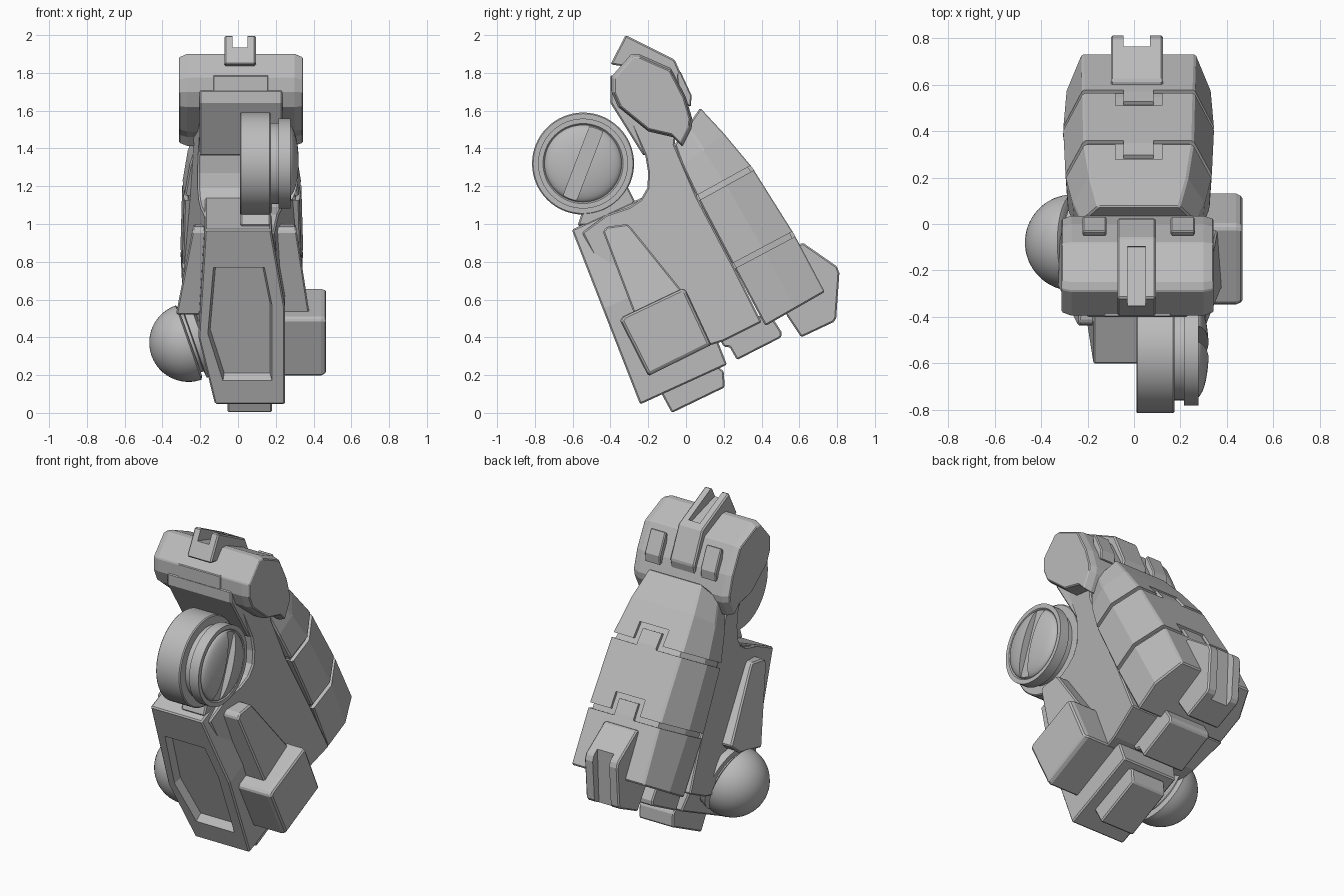
import bpy, bmesh, math
from mathutils import Vector

if "Cube" in bpy.data.objects:
    bpy.data.objects.remove(bpy.data.objects["Cube"])

grey = bpy.data.materials.new("mid_grey")
grey.diffuse_color = (0.5, 0.5, 0.5, 1)
grey.use_nodes = True
grey.node_tree.nodes["Principled BSDF"].inputs["Base Color"].default_value = grey.diffuse_color


def loft(name, rings, bevel=0.008, smooth=False):
    """Skin equal-length rings of points and cap both ends."""
    bm = bmesh.new()
    vs = [[bm.verts.new(p) for p in r] for r in rings]
    n = len(rings[0])
    for a, b in zip(vs, vs[1:]):
        for i in range(n):
            j = (i + 1) % n
            bm.faces.new((a[i], a[j], b[j], b[i]))
    bm.faces.new(vs[0][::-1])
    bm.faces.new(vs[-1])
    bmesh.ops.recalc_face_normals(bm, faces=bm.faces)
    me = bpy.data.meshes.new(name)
    bm.to_mesh(me)
    bm.free()
    ob = bpy.data.objects.new(name, me)
    bpy.context.collection.objects.link(ob)
    me.materials.append(grey)
    if smooth:
        bpy.ops.object.select_all(action='DESELECT')
        ob.select_set(True)
        bpy.context.view_layer.objects.active = ob
        bpy.ops.object.shade_smooth_by_angle(angle=math.radians(30))
    if bevel:
        m = ob.modifiers.new("edge", 'BEVEL')
        m.width, m.segments, m.limit_method = bevel, 1, 'ANGLE'
        m.angle_limit = math.radians(35)
    return ob


def slab(name, pts, x0, x1, bevel=0.008):
    """Side (y, z) profile between two x planes given as a + b*y + c*z."""
    f = lambda k, y, z: k[0] + k[1] * y + k[2] * z if isinstance(k, tuple) else k
    return loft(name, [[(f(k, y, z), y, z) for y, z in pts] for k in (x0, x1)], bevel)


def layers(name, pts, levels, bevel=0.008):
    """Side profile stacked along x, scaled about its middle at each level."""
    cy = sum(p[0] for p in pts) / len(pts)
    cz = sum(p[1] for p in pts) / len(pts)
    return loft(name, [[(x, cy + (y - cy) * s, cz + (z - cz) * s) for y, z in pts]
                       for x, s in levels], bevel)


def lathe(name, prof, origin, axis, seg=48):
    """Turn (distance, radius) steps about an axis."""
    q = Vector((0, 0, 1)).rotation_difference(Vector(axis).normalized())
    rings = [[Vector(origin) + q @ Vector((r * math.cos(a), r * math.sin(a), d))
              for a in (2 * math.pi * i / seg for i in range(seg))] for d, r in prof]
    return loft(name, rings, 0, True)


def dome(r, h, start, steps=12):
    return [(start + h * math.sin(a), max(r * math.cos(a), 0.002))
            for a in (math.pi / 2 * i / steps for i in range(steps + 1))]


def cut(ob, cutter):
    cutter.hide_render = True
    cutter.display_type = 'WIRE'
    m = ob.modifiers.new("cut", 'BOOLEAN')
    m.operation, m.object, m.solver = 'DIFFERENCE', cutter, 'EXACT'


# Main body, tapering towards the front
slab("core_body", [(-.55, .955), (-.42, 1.05), (-.30, 1.09), (-.24, 1.13), (-.205, 1.19),
                   (-.20, 1.27), (-.215, 1.36), (-.33, 1.62), (-.28, 1.7), (-.05, 1.52),
                   (-.06, 1.42), (.06, 1.14), (.25, .78), (.40, .48), (.2, .38),
                   (.1, .35), (-.3, .45)], (-.245, -.16, 0), (.28, .16, 0))

# Front block with a tapered recess in its sloping face
def front(pts, depth, s=1):
    cx = sum(p[0] for p in pts) / len(pts)
    cz = sum(p[1] for p in pts) / len(pts)
    out = []
    for x, z in pts:
        x, z = cx + (x - cx) * s, cz + (z - cz) * s
        out.append((x, -.245 - .391 * (z - .05) + .92 * depth, z + .42 * depth))
    return out

outline = [(-.175, .97), (.175, .97), (.25, .55), (.25, .045), (-.122, .045), (-.21, .40)]
recess = [(-.13, .77), (.14, .77), (.18, .57), (.18, .17), (-.08, .17), (-.16, .42)]
block = loft("front_block", [front(outline, 0), front(outline, .5)])
cut(block, loft("front_recess_cutter", [front(recess, -.02, 1.03), front(recess, .045, .93)], 0))

# Armour shell down the back: inner (y, z), outer (y, z), wide and narrow half widths
sections = [((-.06, 1.42), (.075, 1.615), .25, .175),
            ((-.02, 1.31), (.20, 1.48), .285, .21),
            ((.06, 1.14), (.35, 1.30), .315, .235),
            ((.25, .78), (.57, .95), .325, .24),
            ((.42, .46), (.735, .64), .31, .245)]

def armour_ring(s):
    (ay, az), (by, bz), w, n = s
    row = [(-w + .01, 0), (-w, .5), (-n, 1), (n, 1), (w, .5), (w - .01, 0)]
    return [(.02 + x, ay + (by - ay) * f, az + (bz - az) * f) for x, f in row]

rings = [armour_ring(s) for s in sections]
shell = loft("back_armour", rings)
mid = Vector((.02, .25, 1.02))
loft("armour_liner", [[mid + (Vector(p) - mid) * .93 for p in r] for r in rings], 0)

# Stepped seams that split the shell into three interlocking plates
seam = [(-.5, .012), (-.10, .012), (-.10, .11), (.10, .11), (.10, .012), (.5, .012),
        (.5, -.018), (.065, -.018), (.065, .08), (-.065, .08), (-.065, -.018), (-.5, -.018)]
for k in (2, 3):
    a = Vector((0, *sections[k][0]))
    b = Vector((0, *sections[k][1]))
    n = (b - a).normalized()
    t = Vector((0, -n.z, n.y))
    cut(shell, loft("seam_cutter_%d" % k, [[Vector((.02 + x, 0, 0)) + p + t * h for x, h in seam]
                                           for p in (a - n * .05, b + n * .1)], 0))

# Notched hook at the lower back
hook = [(.56, .88), (.62, .90), (.80, .775), (.812, .74), (.795, .50), (.78, .48), (.61, .40), (.53, .52)]
hook_ob = slab("rear_hook", hook, -.10, .125)
cut(hook_ob, slab("hook_slot_cutter", [(.77, .9), (.9, .9), (.9, .35), (.745, .35)], -.045, .068, 0))

# Head with chamfered sides
head = [(-.395, 1.78), (-.29, 1.90), (-.25, 1.90), (-.08, 1.825), (.0, 1.67), (.035, 1.55), (.03, 1.51),
        (-.02, 1.41), (-.07, 1.46), (-.20, 1.49), (-.36, 1.62), (-.395, 1.70)]
layers("head", head, [(-.312, .93), (-.27, 1), (.30, 1), (.343, .93)], .005)
slab("chin_plate", [(-.40, 1.71), (-.40, 1.64), (-.225, 1.36), (-.16, 1.42), (-.31, 1.72)], -.205, .235)
slab("brow_plate", [(-.40, 1.785), (-.40, 1.70), (-.35, 1.70), (-.34, 1.80)], -.13, .16, .004)
crest = slab("head_crest", [(-.40, 1.845), (-.32, 2.0), (-.06, 1.87), (.025, 1.68), (.0, 1.58),
                            (-.1, 1.6), (-.3, 1.83)], -.072, .094)
cut(crest, slab("crest_slot_cutter", [(-.5, 1.9), (-.4, 2.1), (-.09, 1.93), (-.10, 1.86), (-.35, 1.935)],
                -.028, .05, 0))
for x in (-.17, .21):
    slab("head_pad", [(-.05, 1.79), (-.03, 1.81), (.03, 1.68), (.025, 1.62), (-.03, 1.65)],
         x - .052, x + .052, .006)

# Front wheel, its arm and slotted cap
wc = (0, -.545, 1.32)
lathe("wheel", [(.01, .266), (.015, .27), (.168, .27), (.174, .264), (.174, .215), (.215, .215),
                (.215, .238), (.278, .238), (.278, .212), (.27, .205)], wc, (1, 0, 0), 64)
cap = lathe("wheel_cap", [(.2, .205)] + dome(.205, .055, .267), wc, (1, 0, 0))
slot = [(-.155, -.3), (-.075, -.3), (.155, .3), (.075, .3)]
cut(cap, slab("cap_slot_cutter", [(wc[1] + y, wc[2] + z) for y, z in slot], .28, .4, 0))
slab("wheel_arm", [(-.575, .99), (-.53, 1.12), (-.32, 1.22), (-.27, 1.12), (-.36, 1.0)], .012, .172)

# Ball joint on the left, leaning slightly down
bo, ba = (-.262, -.08, .372), (-.944, 0, -.33)
lathe("ball", [(-.01, .19)] + dome(.208, .208, 0), bo, ba)
lathe("ball_collar", [(-.2, .15), (-.09, .15), (-.075, .198), (-.03, .208), (-.025, .17), (.0, .17)], bo, ba)

# Raised strips on both sides and the box on the right
strip = [(-.44, .96), (-.42, .985), (-.31, 1.0), (-.29, .98), (-.0, .62), (-.05, .5), (-.25, .46)]
slab("right_strip", strip, .1, (.46, 0, -.155))
slab("left_strip", [p if p[1] > .55 else (p[0] - .02, p[1] + .06) for p in strip], -.1, (-.43, 0, .195))
layers("right_box", [(-.35, .49), (-.335, .51), (-.02, .66), (.0, .65), (.135, .36), (-.20, .195)],
       [(.2, 1), (.44, 1), (.467, .95)])

# Pegs underneath
slab("bottom_peg", [(-.14, .12), (-.075, .0), (.205, .135), (.20, .22), (.1, .3)], -.055, .18)
slab("rear_peg", [(.16, .42), (.20, .35), (.23, .35), (.27, .28), (.505, .40), (.505, .43), (.46, .50), (.35, .52)],
     -.125, .16)
